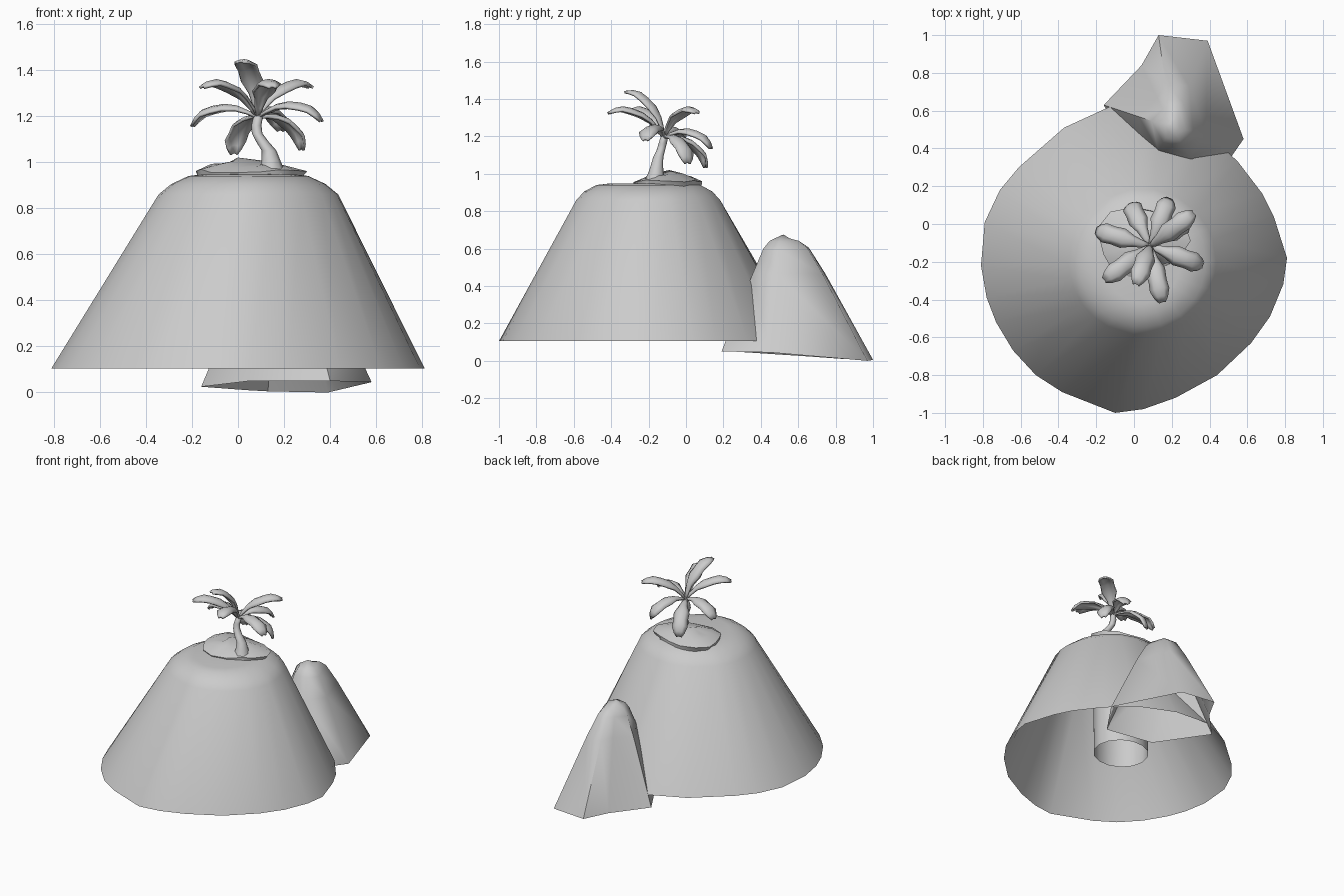
import bpy, bmesh, math, random
from mathutils import Vector

if "Cube" in bpy.data.objects:
    bpy.data.objects.remove(bpy.data.objects["Cube"])
random.seed(4)


def make(name, verts, faces, angle=40):
    me = bpy.data.meshes.new(name)
    me.from_pydata([tuple(v) for v in verts], [], faces)
    bm = bmesh.new()
    bm.from_mesh(me)
    bmesh.ops.recalc_face_normals(bm, faces=bm.faces)
    bm.to_mesh(me)
    bm.free()
    ob = bpy.data.objects.new(name, me)
    bpy.context.collection.objects.link(ob)
    bpy.ops.object.select_all(action='DESELECT')
    ob.select_set(True)
    bpy.context.view_layer.objects.active = ob
    bpy.ops.object.shade_smooth_by_angle(angle=math.radians(angle))
    return ob


def loft(name, rings, tip, angle=40):
    """Open-bottomed shell through equal rings, closed by a fan to the tip."""
    n = len(rings[0])
    verts = [p for r in rings for p in r] + [tip]
    faces = []
    for k in range(len(rings) - 1):
        for i in range(n):
            j = (i + 1) % n
            faces.append((k*n + i, k*n + j, (k+1)*n + j, (k+1)*n + i))
    top = (len(rings) - 1) * n
    faces += [(top + i, top + (i + 1) % n, len(verts) - 1) for i in range(n)]
    return make(name, verts, faces, angle)


# Main hill: hollow, open underneath
outline = [(-.10, -1), (.05, -.98), (.22, -.92), (.44, -.80), (.62, -.63), (.72, -.49),
           (.79, -.32), (.81, -.18), (.74, .04), (.68, .16), (.55, .33), (.38, .49),
           (.13, .60), (-.13, .62), (-.37, .51), (-.61, .30), (-.71, .18), (-.79, .01),
           (-.81, -.22), (-.78, -.39), (-.73, -.52), (-.64, -.67), (-.52, -.80), (-.38, -.89)]
rings = [[(x, y, .105) for x, y in outline]]
for z, rx, ry in [(.86, .39, .387), (.905, .335, .345), (.94, .26, .28), (.947, .2, .22)]:
    ring = []
    for x, y in outline:
        a = math.atan2(y + .19, x)
        ring.append((.045 + rx*math.cos(a), -.2 + ry*math.sin(a), z))
    rings.append(ring)
loft("hill", rings, (.045, -.2, .948), 50)

# Side rock leaning against the hill, also hollow
base = [(.13, 1, .005), (.39, .97, 0), (.58, .45, .045), (.40, .19, .05),
        (.05, .25, .05), (-.16, .63, .025), (.04, .84, .01)]
cx, cy = .2, .51
rings = [base]
for z, f in [(.47, .48), (.6, .3), (.635, .2), (.65, .1)]:
    rings.append([(cx + (x-cx)*f, cy + (y-cy)*f, z + random.uniform(-.008, .008))
                  for x, y, _ in base])
loft("side_rock", rings, (cx, cy + .01, .675), 60)

# Summit rock: a long stem reaching down inside the hill, with a lumpy crown
n = 14
rings = []
for z, rx, ry, jit in [(.12, .19, .18, .0), (.9, .21, .17, .0), (.962, .24, .18, .012),
                       (.985, .17, .13, .012), (.998, .09, .08, .01)]:
    ring = []
    for i in range(n):
        a = 2*math.pi*i/n
        w = 1 + (.1*math.sin(3*a + 1) if jit else 0)
        ring.append((.04 + rx*w*math.cos(a), -.09 + ry*w*math.sin(a),
                     z + random.uniform(-jit, jit)*.7))
    rings.append(ring)
loft("summit_rock", rings, (.0, -.09, 1.02), 50)

# Curved palm trunk with flared foot
path = [(.148, -.17, .93, .066), (.147, -.165, .965, .055), (.143, -.16, 1.01, .04),
        (.135, -.155, 1.05, .032), (.105, -.148, 1.09, .027), (.083, -.135, 1.125, .023),
        (.08, -.125, 1.16, .022), (.088, -.115, 1.2, .02)]
rings = [[(x + r*math.cos(i*math.pi/4), y + r*math.sin(i*math.pi/4), z) for i in range(8)]
         for x, y, z, r in path]
loft("palm_trunk", rings, (.088, -.115, 1.215), 60)

# Palm fronds: arched paddle leaves whose tips curl over
crown = Vector((.085, -.118, 1.195))
tips = [(-.02, .11, 1.09), (.18, .12, 1.19), (.28, .03, 1.36), (.34, -.21, 1.23),
        (.14, -.37, 1.36), (.03, -.27, 1.45), (-.12, -.27, 1.36), (-.18, -.04, 1.21),
        (.28, .01, 1.11)]
widths = [.008, .014, .03, .045, .05, .045, .038, .014]
steps = [0, .15, .35, .55, .75, .9, 1.0, 1.06]
drops = [0, 0, 0, 0, 0, 0, -.016, -.05]
for k, t in enumerate(tips):
    d = Vector(t) - crown
    flat = Vector((d.x, d.y, 0)).normalized()
    side = Vector((-flat.y, flat.x, 0))
    up = side.cross(d).normalized()
    if up.z < 0:
        up = -up
    verts, faces = [], []
    for i, (s, w, h) in enumerate(zip(steps, widths, drops)):
        p = crown + d*s + up*(.045*math.sin(math.pi*min(s, 1)) + h)
        notch = 1 + (.1 if i % 2 else -.1)
        for q, sag in [(-1, .5), (-.5, .12), (0, 0), (.5, .12), (1, .5)]:
            verts.append(p + side*q*w*notch - up*w*sag)
        if i:
            for c in range(4):
                a = (i - 1)*5 + c
                faces.append((a, a + 1, a + 6, a + 5))
    frond = make("palm_frond_%d" % (k + 1), verts, faces, 50)
    mod = frond.modifiers.new("thickness", 'SOLIDIFY')
    mod.thickness = .012
    mod.offset = 0
